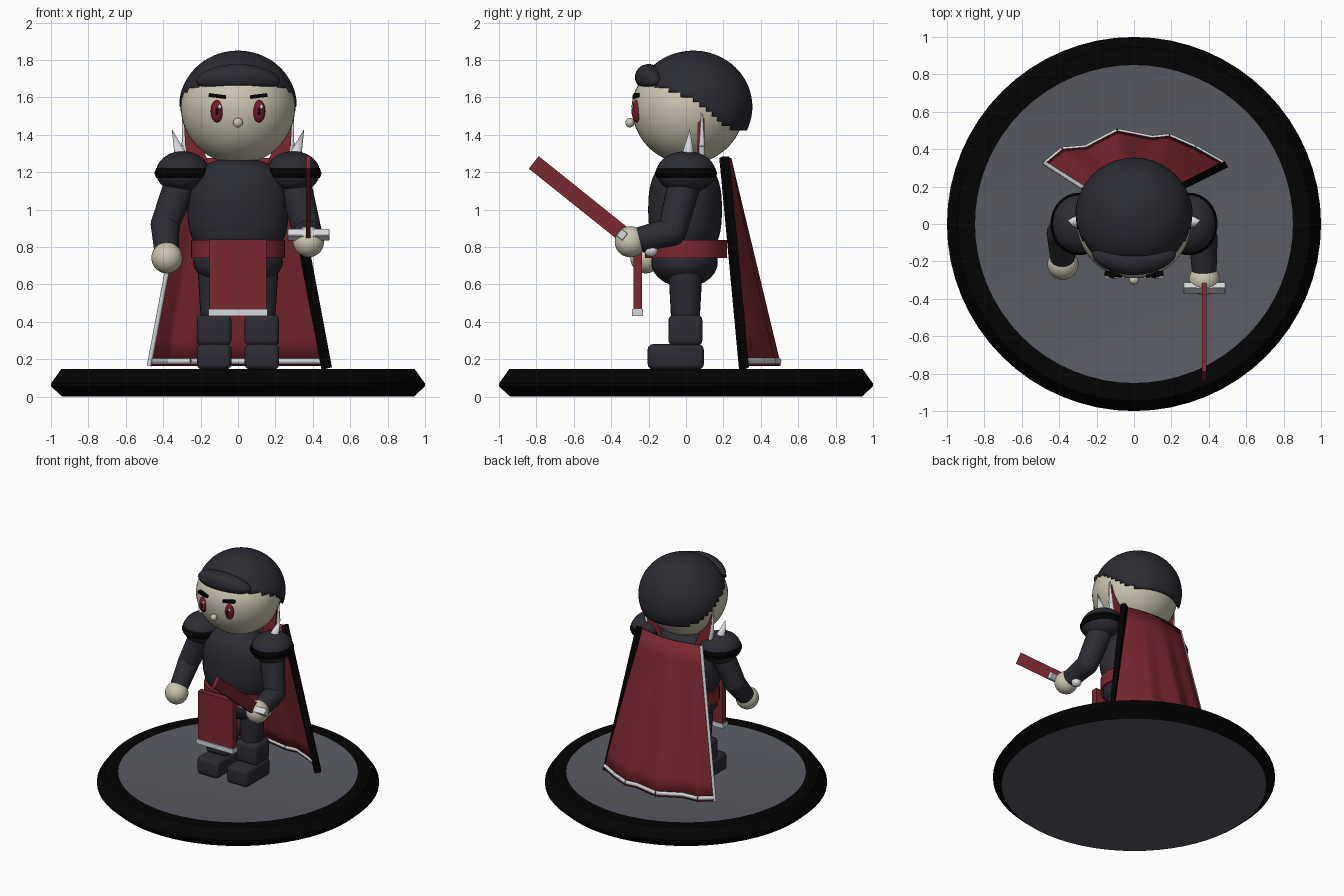
import bpy, bmesh, math
from mathutils import Vector, Matrix

if "Cube" in bpy.data.objects:
    bpy.data.objects.remove(bpy.data.objects["Cube"])

def material(name, r, g, b):
    m = bpy.data.materials.new(name)
    m.diffuse_color = (r, g, b, 1)
    m.use_nodes = True
    m.node_tree.nodes["Principled BSDF"].inputs["Base Color"].default_value = m.diffuse_color
    return m

DARK = material("charcoal", .025, .025, .034)
RED = material("crimson", .20, .021, .031)
SKIN = material("pale skin", .60, .56, .44)
SILVER = material("silver", .68, .70, .73)
BLACK = material("black", .001, .001, .001)
GREY = material("slate grey", .10, .106, .126)
EYE = material("eye red", .18, .01, .024)

def finish(bm, name, *mats, angle=40):
    bmesh.ops.recalc_face_normals(bm, faces=bm.faces)
    me = bpy.data.meshes.new(name)
    bm.to_mesh(me)
    bm.free()
    ob = bpy.data.objects.new(name, me)
    bpy.context.collection.objects.link(ob)
    for m in mats:
        me.materials.append(m)
    bpy.ops.object.select_all(action='DESELECT')
    ob.select_set(True)
    bpy.context.view_layer.objects.active = ob
    bpy.ops.object.shade_smooth_by_angle(angle=math.radians(angle))
    return ob

def ball(name, loc, scale, mat, seg=32, rings=20, warp=None):
    bm = bmesh.new()
    bmesh.ops.create_uvsphere(bm, u_segments=seg, v_segments=rings, radius=1)
    for v in bm.verts:
        if warp:
            v.co = warp(v.co)
        v.co = Vector([c * s + o for c, s, o in zip(v.co, scale, loc)])
    return finish(bm, name, mat)

def box(name, loc, size, mat, bevel=0, rot=None, segs=3):
    bm = bmesh.new()
    bmesh.ops.create_cube(bm, size=1)
    for v in bm.verts:
        v.co = Vector([c * s for c, s in zip(v.co, size)])
    if bevel:
        bmesh.ops.bevel(bm, geom=bm.edges[:], offset=bevel, segments=segs, affect='EDGES', profile=.5)
    bm.transform(Matrix.Translation(loc) @ (rot.to_4x4() if rot else Matrix()))
    return finish(bm, name, mat)

def add_cone(bm, a, b, r1, r2, seg=24):
    a, b = Vector(a), Vector(b)
    q = (b - a).to_track_quat('Z', 'Y').to_matrix().to_4x4()
    bmesh.ops.create_cone(bm, cap_ends=True, segments=seg, radius1=r1, radius2=r2,
                          depth=(b - a).length, matrix=Matrix.Translation((a + b) / 2) @ q)

def limb(name, pts, radii, mat):
    """Tapered segments with round joints."""
    bm = bmesh.new()
    for i in range(len(pts) - 1):
        add_cone(bm, pts[i], pts[i + 1], radii[i], radii[i + 1])
    for p, r in zip(pts[:-1], radii):
        bmesh.ops.create_uvsphere(bm, u_segments=24, v_segments=14, radius=r, matrix=Matrix.Translation(p))
    return finish(bm, name, mat)

def chain(name, pts, r, mat):
    """Thin piping along a path."""
    bm = bmesh.new()
    for a, b in zip(pts, pts[1:]):
        add_cone(bm, a, b, r, r, 8)
    return finish(bm, name, mat, angle=60)

def lathe(name, profile, mats, loc=(0, 0, 0), sy=1, seg=64, closed=False, rule=None):
    bm = bmesh.new()
    rings = [[bm.verts.new((r * math.cos(t), r * sy * math.sin(t), z)) for t in
              [2 * math.pi * i / seg for i in range(seg)]] for r, z in profile]
    for a, b in zip(rings, rings[1:] + ([rings[0]] if closed else [])):
        for i in range(seg):
            j = (i + 1) % seg
            bm.faces.new((a[i], a[j], b[j], b[i]))
    if not closed:
        bm.faces.new(rings[0])
        bm.faces.new(rings[-1])
    if rule:
        for f in bm.faces:
            f.material_index = rule(f)
    bmesh.ops.translate(bm, verts=bm.verts, vec=loc)
    return finish(bm, name, *mats, angle=30)

# round base, grey on its flat top and underside
lathe("base", [(.94, 0), (1, .055), (1, .07), (.945, .147), (.87, .147), (.85, .143)], (BLACK, GREY),
      rule=lambda f: 1 if len(f.verts) > 4 else 0)

# legs, arms and shoulders
for s, side in ((-1, "left"), (1, "right")):
    box(side + "_foot", (s * .128, -.055, .213), (.185, .30, .135), DARK, .028)
    box(side + "_boot", (s * .128, -.003, .355), (.185, .182, .165), DARK, .028)
    limb(side + "_leg", [Vector((s * .125, -.003, .66)), Vector((s * .122, -.003, .40))], [.09, .076], DARK)
    elbow, hand = ((-.39, -.05, .92), (-.38, -.215, .742)) if s < 0 else ((.37, -.075, .882), (.377, -.298, .828))
    limb(side + "_arm", [Vector(p) for p in ((s * .295, 0, 1.17), elbow, hand)], [.09, .077, .063], DARK)
    ball(side + "_hand", hand, (.083,) * 3, SKIN)
    lathe(side + "_shoulder_rim", [(.10, 1.168), (.142, 1.168), (.152, 1.195), (.142, 1.222), (.10, 1.222)],
          (BLACK,), (s * .295, 0, 0), 1.1, 32, True)
    ball(side + "_shoulder_dome", (s * .295, 0, 1.2), (.143, .158, .112), DARK)
    bm = bmesh.new()
    add_cone(bm, (s * .305, .01, 1.285), (s * .354, .02, 1.43), .035, 0, 16)
    finish(bm, side + "_shoulder_spike", SILVER)
    # standing collar plate with silver edge
    outline = [(.12, 1.15), (.25, 1.17), (.282, 1.34), (.29, 1.49), (.20, 1.36)]
    bm = bmesh.new()
    f = bm.faces.new([bm.verts.new((s * x, .062, z)) for x, z in outline])
    g = bmesh.ops.extrude_face_region(bm, geom=[f])["geom"]
    bmesh.ops.translate(bm, verts=[v for v in g if isinstance(v, bmesh.types.BMVert)], vec=(0, .036, 0))
    finish(bm, side + "_collar", RED)
    bm = bmesh.new()
    add_cone(bm, (s * .25, .085, 1.17), (s * .285, .085, 1.34), .018, .016, 10)
    add_cone(bm, (s * .285, .085, 1.34), (s * .295, .085, 1.52), .016, .004, 10)
    finish(bm, side + "_collar_edge", SILVER)

# body: the torso is a slightly squared barrel
def barrel(c):
    t = min(abs(c.z), .9999)
    k = (1 - t ** 2.6) ** (1 / 2.6) / math.sqrt(1 - t * t)
    return Vector((c.x * k, c.y * k, c.z))
ball("hips", (0, -.008, .72), (.24, .178, .135), DARK)
ball("torso", (0, -.005, 1.0), (.27, .197, .275), DARK, 40, 28, barrel)
lathe("belt", [(.25, .742), (.25, .838)], (RED,), sy=.88, seg=48)
box("front_cloth", (0, -.257, .645), (.305, .045, .39), RED)
box("front_cloth_trim", (0, -.26, .45), (.318, .058, .036), SILVER)

# head, flattened above where the hair covers it
ball("head", (0, .012, 1.55), (.306, .302, .305), SKIN, 48, 32,
     lambda c: Vector((c.x, c.y, c.z * (.82 if c.z > 0 else 1))))
# hair cap, cut along a sloping hairline
bm = bmesh.new()
bmesh.ops.create_uvsphere(bm, u_segments=56, v_segments=36, radius=1)
for v in bm.verts:
    v.co = Vector((v.co.x * .315, v.co.y * .316 + .039, v.co.z * .30 + 1.55))
def below_hairline(c):
    line = 1.605 - .36 * c.y if c.y < .07 else 1.58 - .85 * (c.y - .07)
    return c.z < max(line, 1.42)
bmesh.ops.delete(bm, geom=[f for f in bm.faces if below_hairline(f.calc_center_median())], context='FACES')
hair = finish(bm, "hair", DARK)
hair.modifiers.new("thickness", 'SOLIDIFY').thickness = .012
ball("fringe", (0, -.20, 1.708), (.224, .073, .07), DARK,
     warp=lambda c: Vector((c.x, c.y + .5 * c.x ** 2, c.z - .3 * c.x ** 2)))

# face
for s, side in ((-1, "left"), (1, "right")):
    ball(side + "_eye", (s * .112, -.264, 1.526), (.034, .026, .06), EYE, 24, 14)
    ball(side + "_pupil", (s * .112, -.285, 1.525), (.012, .006, .024), BLACK, 16, 10)
    ball(side + "_eye_glint", (s * .112 + .014, -.287, 1.55), (.009, .006, .012), SILVER, 12, 8)
    box(side + "_brow", (s * .11, -.268, 1.607), (.092, .028, .02), BLACK,
        rot=Matrix.Rotation(-s * .13, 3, 'Y') @ Matrix.Rotation(s * .1, 3, 'Z'))
ball("nose", (0, -.30, 1.465), (.026, .024, .026), SKIN, 20, 12)

# sword, pointing forward and up
tilt = Matrix.Rotation(-math.radians(38.7), 3, 'X')
box("sword_blade", (.376, -.57, 1.057), (.024, .625, .085), RED, rot=tilt)
box("sword_guard", (.377, -.342, .866), (.225, .044, .05), SILVER, .004, tilt, 1)
limb("sword_grip", [Vector((.376, -.34, .865)), Vector((.376, -.20, .785))], [.025, .025], BLACK)
ball("sword_pommel", (.376, -.188, .78), (.036, .036, .032), SILVER, 20, 12)

# cape: straight top edge flaring to a wavy hem
HEM = [(-.475, .325), (-.385, .40), (-.26, .41), (-.09, .50), (.1, .462), (.19, .472), (.33, .41), (.478, .325)]
def hem(t):
    k = min(int(t * 7), 6)
    a, b = HEM[k], HEM[k + 1]
    u = t * 7 - k
    return a[0] + (b[0] - a[0]) * u, a[1] + (b[1] - a[1]) * u
def cape_point(t, h):
    """t runs left to right, h from the top (0) to the hem (1)."""
    bx, by = hem(t)
    tx, ty = -.265 + .53 * t, .19 + .045 * math.sin(math.pi * t)
    return Vector((tx + (bx - tx) * h, ty + (by - ty) * h, 1.275 - 1.11 * h))
N, M = 42, 8
bm = bmesh.new()
grid = [[bm.verts.new(cape_point(i / N, j / M)) for i in range(N + 1)] for j in range(M + 1)]
for j in range(M):
    for i in range(N):
        bm.faces.new((grid[j][i], grid[j][i + 1], grid[j + 1][i + 1], grid[j + 1][i]))
cape = finish(bm, "cape", RED)
mod = cape.modifiers.new("thickness", 'SOLIDIFY')
mod.thickness, mod.offset = .016, 0
chain("cape_hem_trim", [cape_point(i / 28, .977) for i in range(29)], .017, SILVER)
chain("cape_left_trim", [cape_point(0, i / 4) for i in range(5)], .013, SILVER)
a, b = Vector((.262, .205, 1.28)), Vector((.474, .31, .152))
box("cape_right_border", (a + b) / 2, (.038, .045, (b - a).length), BLACK,
    rot=(a - b).to_track_quat('Z', 'Y').to_matrix())
